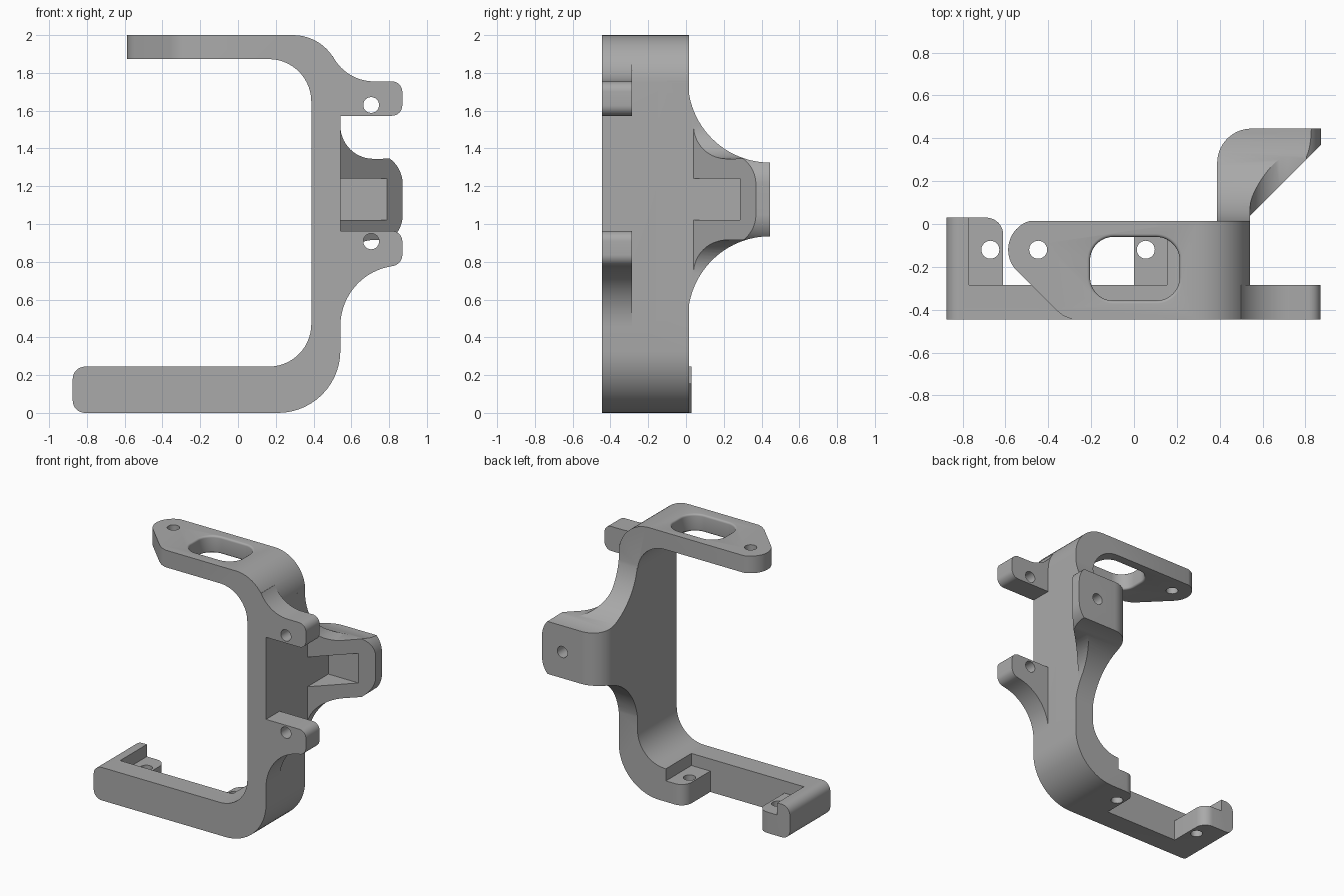
import bpy, bmesh
from math import cos, sin, radians, pi

cube = bpy.data.objects.get("Cube")
if cube:
    bpy.data.objects.remove(cube, do_unlink=True)

grey = bpy.data.materials.new("plain grey")
grey.use_nodes = True
GREY = (0.4, 0.4, 0.4, 1)
grey.diffuse_color = GREY
grey.node_tree.nodes["Principled BSDF"].inputs["Base Color"].default_value = GREY


def arc(cx, cy, r, a0, a1, n=14):
    angles = [radians(a0 + (a1 - a0) * i / n) for i in range(n + 1)]
    return [(cx + r * cos(a), cy + r * sin(a)) for a in angles]


def rounded_rect(x0, x1, y0, y1, r):
    return (arc(x1 - r, y1 - r, r, 0, 90) + arc(x0 + r, y1 - r, r, 90, 180)
            + arc(x0 + r, y0 + r, r, 180, 270) + arc(x1 - r, y0 + r, r, 270, 360))


def loft(name, sections, axis):
    """Solid through flat outlines, each given as (points, depth) along an axis."""
    place = {"X": lambda p, d: (d, p[0], p[1]),
             "Y": lambda p, d: (p[0], d, p[1]),
             "Z": lambda p, d: (p[0], p[1], d)}[axis]
    bm = bmesh.new()
    rings = [[bm.verts.new(place(p, d)) for p in pts] for pts, d in sections]
    n = len(rings[0])
    bm.faces.new(rings[0])
    bm.faces.new(rings[-1])
    for a, b in zip(rings, rings[1:]):
        for i in range(n):
            j = (i + 1) % n
            bm.faces.new((a[i], a[j], b[j], b[i]))
    bmesh.ops.recalc_face_normals(bm, faces=bm.faces)
    mesh = bpy.data.meshes.new(name)
    bm.to_mesh(mesh)
    bm.free()
    mesh.materials.append(grey)
    obj = bpy.data.objects.new(name, mesh)
    bpy.context.collection.objects.link(obj)
    return obj


def prism(name, pts, axis, lo, hi):
    return loft(name, [(pts, lo), (pts, hi)], axis)


def box(name, x0, x1, y0, y1, z0, z1):
    return prism(name, [(x0, y0), (x1, y0), (x1, y1), (x0, y1)], "Z", z0, z1)


def combine(target, other, operation):
    mod = target.modifiers.new(operation, "BOOLEAN")
    mod.operation, mod.solver, mod.object = operation, "EXACT", other
    bpy.context.view_layer.objects.active = target
    bpy.ops.object.modifier_apply(modifier=mod.name)
    bpy.data.objects.remove(other, do_unlink=True)


def drill(target, u, v, axis, lo, hi, r=0.042):
    combine(target, prism("drill", arc(u, v, r, 0, 345, 23), axis, lo, hi), "DIFFERENCE")


FRONT, RAIL, BACK = -0.445, -0.285, 0.015
WALL_IN, WALL_OUT = 0.388, 0.542

# C-shaped frame: top arm, upright wall, bottom arm
frame_outline = ([(-0.65, 1.873), (-0.65, 2.0)]
                 + arc(0.292, 1.75, 0.25, 90, 0)
                 + arc(0.212, 0.33, 0.33, 0, -90)
                 + arc(-0.81, 0.065, 0.065, 270, 180, 8)
                 + arc(-0.81, 0.18, 0.065, 180, 90, 8)
                 + arc(0.163, 0.47, 0.225, 270, 360)
                 + arc(0.163, 1.648, 0.225, 0, 90))
bracket = prism("bracket", frame_outline, "Y", FRONT, 0.03)
combine(bracket, box("back_trim", -0.6, 1, BACK, 0.2, -0.1, 2.1), "DIFFERENCE")

# Bottom arm: open gap behind the front rail, and lowered screw ledges
gap = ([(-0.61, RAIL), (0, RAIL)] + arc(0.08, BACK - 0.08, 0.08, 180, 90, 8)
       + [(0.08, 0.1), (-0.69, 0.1)] + arc(-0.69, -0.05, 0.08, 90, 0, 8))
combine(bracket, prism("gap", gap, "Z", -0.1, 0.5), "DIFFERENCE")
combine(bracket, box("ledges", -0.77, 0.155, RAIL, 0.2, 0.155, 0.6), "DIFFERENCE")
for x in (-0.67, 0.055):
    drill(bracket, x, -0.12, "Z", -0.1, 0.5)

# Top arm: rounded, tapering end, screw hole and soft-edged slot
end_cut = ([(-0.8, -0.6), (-0.8, 0.1), (-0.447, 0.1)]
           + arc(-0.447, -0.12, 0.14, 90, 225, 20)
           + [(-0.366, -0.399), (-0.33, -0.428), (-0.285, -0.446), (-0.285, -0.6)])
combine(bracket, prism("end_cut", end_cut, "Z", 1.7, 2.2), "DIFFERENCE")
drill(bracket, -0.447, -0.12, "Z", 1.7, 2.2)


def slot(grow):
    return rounded_rect(-0.205 - grow, 0.213 + grow, -0.358 - grow, -0.06 + grow, 0.11 + grow)


SOFT = 0.014
steps = [i * pi / 8 for i in range(5)]
sections = [(slot(SOFT), 1.8)]
sections += [(slot(SOFT * (1 - sin(a))), 1.873 + SOFT * (1 - cos(a))) for a in steps]
sections += [(slot(SOFT * (1 - cos(a))), 2.0 - SOFT * (1 - sin(a))) for a in steps]
sections += [(slot(SOFT), 2.1)]
combine(bracket, loft("slot", sections, "Z"), "DIFFERENCE")

# Front tabs with curved roots
upper_tab = ([(0.45, 1.573), (0.45, 1.89)] + arc(0.72, 2.0, 0.245, 207, 270)
             + arc(0.815, 1.7, 0.055, 90, 0, 8) + arc(0.815, 1.628, 0.055, 0, -90, 8))
lower_tab = ([(0.45, 0.963), (0.45, 0.46)] + arc(0.862, 0.46, 0.32, 180, 101)
             + arc(0.81, 0.837, 0.06, -75, 0, 8) + arc(0.815, 0.908, 0.055, 0, 90, 8))
for name, outline, z in (("upper_tab", upper_tab, 1.63), ("lower_tab", lower_tab, 0.908)):
    combine(bracket, prism(name, outline, "Y", FRONT, RAIL), "UNION")
    drill(bracket, 0.705, z, "Y", -0.6, -0.2)

# Rear wing: plan outline trimmed by a side outline and a front outline
MID = 1.13


def mirror_z(upper):
    return upper + [(u, 2 * MID - z) for u, z in reversed(upper)]


plan = ([(WALL_IN, -0.1)] + arc(0.548, 0.285, 0.16, 180, 90)
        + [(0.872, 0.445), (0.872, 0.37), (WALL_OUT, 0.04), (WALL_OUT, -0.1)])
side = mirror_z([(-0.2, 1.76)] + arc(0.445, 1.76, 0.435, 180, 270, 24) + [(0.6, 1.325)])
front = mirror_z([(0.2, 1.9), (WALL_OUT, 1.9)] + arc(0.717, 1.52, 0.175, 180, 270)
                 + arc(0.702, 1.21, 0.17, 53, 0))
wing = prism("rear_wing", plan, "Z", 0.3, 2.0)
combine(wing, prism("side_trim", side, "X", 0.2, 1.1), "INTERSECT")
combine(wing, prism("front_trim", front, "Y", -0.3, 0.7), "INTERSECT")
combine(wing, box("pocket", WALL_OUT, 0.79, -0.05, 0.287, 1.02, 1.24), "DIFFERENCE")
drill(wing, 0.705, MID, "Y", 0.33, 0.6)
combine(bracket, wing, "UNION")

# Smooth curves, crisp edges
bpy.ops.object.select_all(action="DESELECT")
bracket.select_set(True)
bpy.context.view_layer.objects.active = bracket
bpy.ops.object.shade_smooth_by_angle(angle=radians(25))
